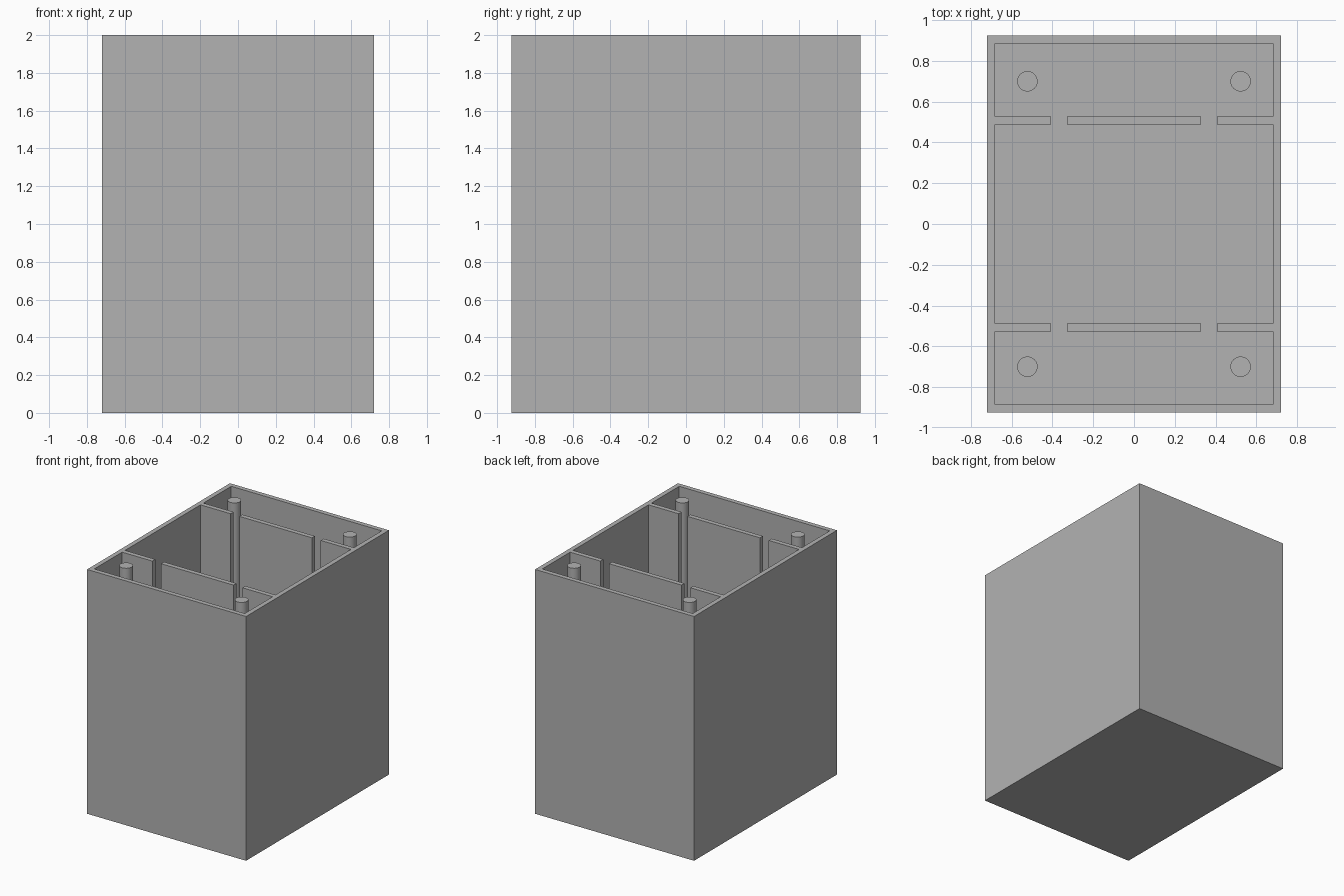
import bpy
import bmesh
from mathutils import Matrix, Vector

if "Cube" in bpy.data.objects:
    bpy.data.objects.remove(bpy.data.objects["Cube"], do_unlink=True)

HEIGHT = 2.0
HALF_X, HALF_Y = 0.72, 0.924
WALL = 0.0385
INNER_X = HALF_X - WALL
DIVIDER_Y = 0.507
POST_X, POST_Y, POST_RADIUS = 0.523, 0.70, 0.05

grey = bpy.data.materials.new("plain grey")
grey.use_nodes = True
colour = (0.448, 0.448, 0.448, 1)
grey.diffuse_color = colour
grey.node_tree.nodes["Principled BSDF"].inputs["Base Color"].default_value = colour


def add_object(name, bm):
    mesh = bpy.data.meshes.new(name)
    bm.to_mesh(mesh)
    bm.free()
    mesh.materials.append(grey)
    obj = bpy.data.objects.new(name, mesh)
    bpy.context.collection.objects.link(obj)
    return obj


def box(low, high):
    low, high = Vector(low), Vector(high)
    bm = bmesh.new()
    place = Matrix.Translation((low + high) / 2) @ Matrix.Diagonal((high - low).to_4d())
    bmesh.ops.create_cube(bm, size=1, matrix=place)
    bm.normal_update()
    return bm


# Open-topped case: inset the top face, then push it down to the floor
bm = box((-HALF_X, -HALF_Y, 0), (HALF_X, HALF_Y, HEIGHT))
top = [f for f in bm.faces if f.normal.z > 0.9]
bmesh.ops.inset_individual(bm, faces=top, thickness=WALL, use_even_offset=True)
bmesh.ops.inset_individual(bm, faces=top, thickness=0, depth=WALL - HEIGHT)
add_object("case", bm)

# Dividers: a free-standing middle panel between two wall panels, front and back
panels = {"left": (0.408, INNER_X), "middle": (-0.328, 0.328), "right": (-INNER_X, -0.408)}
for end, sign in (("front", -1), ("back", 1)):
    y = sign * DIVIDER_Y
    for side, (x0, x1) in panels.items():
        add_object(f"{end}_{side}_divider",
                   box((x0, y - WALL / 2, WALL), (x1, y + WALL / 2, HEIGHT)))

    # Round corner posts
    for side, x in (("left", POST_X), ("right", -POST_X)):
        bm = bmesh.new()
        bmesh.ops.create_cone(
            bm, cap_ends=True, segments=48, radius1=POST_RADIUS, radius2=POST_RADIUS,
            depth=HEIGHT - WALL,
            matrix=Matrix.Translation((x, sign * POST_Y, (HEIGHT + WALL) / 2)))
        post = add_object(f"{end}_{side}_post", bm)
        bpy.ops.object.select_all(action="DESELECT")
        post.select_set(True)
        bpy.context.view_layer.objects.active = post
        bpy.ops.object.shade_smooth_by_angle()
